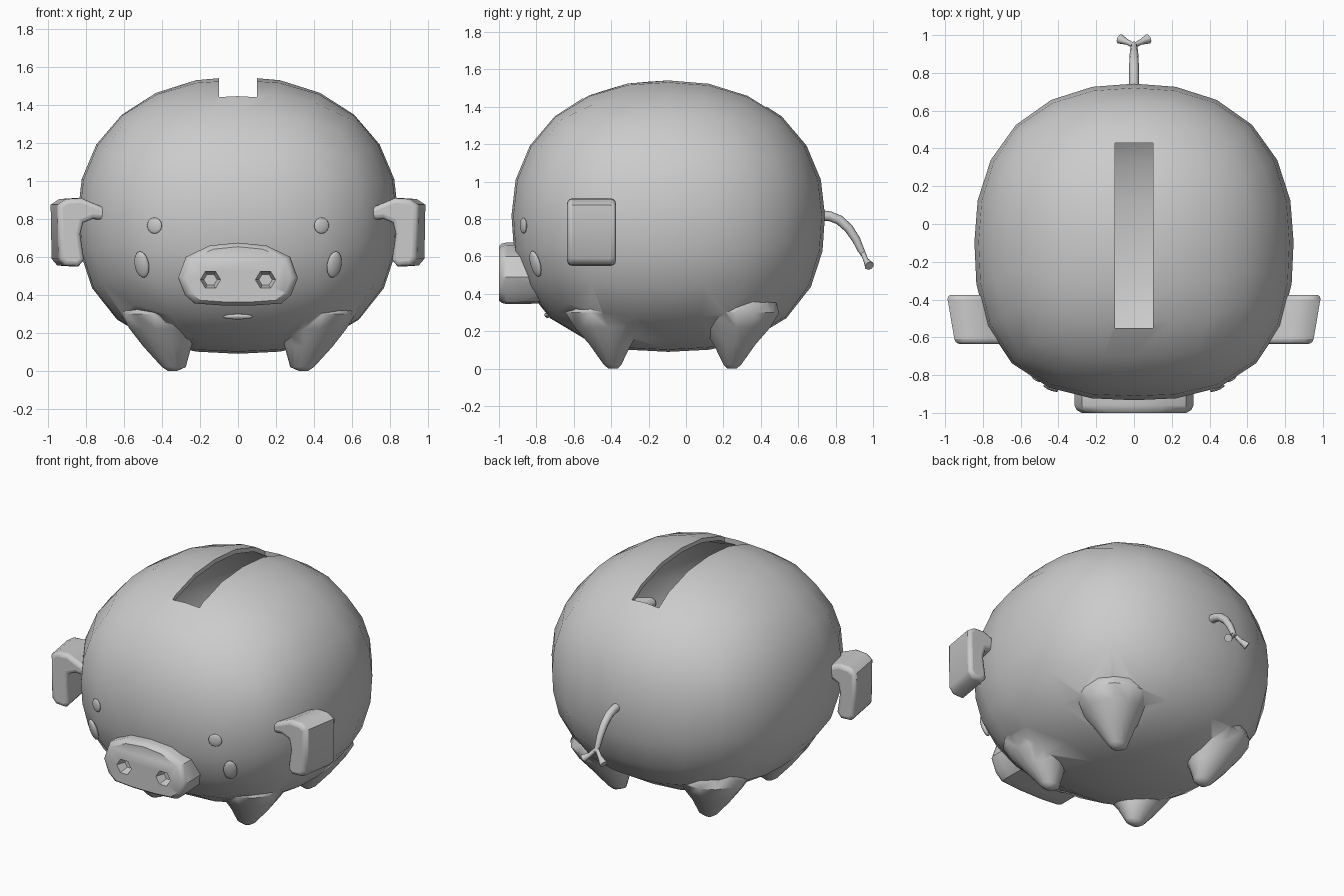
import bpy, bmesh, math
from mathutils import Vector

if "Cube" in bpy.data.objects:
    bpy.data.objects.remove(bpy.data.objects["Cube"])

C = Vector((0, -0.095, 0.82))
R = Vector((0.845, 0.838, 0.73))


def level(p):
    """Rounded-box ellipsoid: below 1 inside, above 1 outside (p relative to C)."""
    x, y, z = (abs(p[i]) / R[i] for i in range(3))
    a = 2.6 if p.y < 0 else 2.3
    q = 2.15 if p.z > 0 else 2.45
    rho = (x ** a + y ** a) ** (1 / a)
    return (rho ** q + z ** q) ** (1 / q)


def finish(name, bm, angle=50):
    bmesh.ops.recalc_face_normals(bm, faces=bm.faces)
    me = bpy.data.meshes.new(name)
    bm.to_mesh(me)
    bm.free()
    ob = bpy.data.objects.new(name, me)
    bpy.context.collection.objects.link(ob)
    smooth(ob, angle)
    return ob


def select(ob):
    bpy.ops.object.select_all(action='DESELECT')
    ob.select_set(True)
    bpy.context.view_layer.objects.active = ob


def smooth(ob, angle=50):
    select(ob)
    bpy.ops.object.shade_smooth_by_angle(angle=math.radians(angle))


def boolean(ob, other, op, keep=False):
    m = ob.modifiers.new("bool", 'BOOLEAN')
    m.operation, m.solver, m.object = op, 'EXACT', other
    select(ob)
    bpy.ops.object.modifier_apply(modifier=m.name)
    if not keep:
        bpy.data.objects.remove(other)


def shell(name, inset):
    bm = bmesh.new()
    bmesh.ops.create_cube(bm, size=2)
    bmesh.ops.subdivide_edges(bm, edges=bm.edges[:], cuts=5, use_grid_fill=True)
    for v in bm.verts:
        d = Vector([math.tan(c * math.pi / 4) * r for c, r in zip(v.co, R)])
        d /= level(d)
        v.co = C + d - d.normalized() * inset
    return finish(name, bm)


def loft(name, rings):
    """Skin a list of equally long point loops and cap both ends."""
    bm = bmesh.new()
    loops = [[bm.verts.new(p) for p in ring] for ring in rings]
    n = len(loops[0])
    for a, b in zip(loops, loops[1:]):
        for i in range(n):
            bm.faces.new((a[i], a[(i + 1) % n], b[(i + 1) % n], b[i]))
    bm.faces.new(loops[0])
    bm.faces.new(loops[-1])
    return finish(name, bm)


def front_point(x, z):
    """Point and normal on the front of the body."""
    lo, hi = 0.0, R.y
    for _ in range(40):
        mid = (lo + hi) / 2
        if level(Vector((x, -mid, z - C.z))) < 1:
            lo = mid
        else:
            hi = mid
    p = Vector((x, -lo, z - C.z))
    e = 0.01
    n = Vector([level(p + Vector([e * (i == k) for i in range(3)])) -
                level(p - Vector([e * (i == k) for i in range(3)])) for k in range(3)])
    return p + C, n.normalized()


def button(name, x, z, rx, rz, thick):
    p, n = front_point(x, z)
    bpy.ops.mesh.primitive_uv_sphere_add(segments=20, ring_count=10, location=p)
    ob = bpy.context.object
    ob.name = name
    ob.rotation_euler = n.to_track_quat('Z', 'Y').to_euler()
    ob.scale = (rx, rz, thick)
    smooth(ob)


# Hollow body with four pointed legs and a coin slot
body = shell("body", 0)
cavity = shell("cavity_cutter", 0.03)
LEG = [(0, .32, .37, -.025, .025), (.02, .275, .40, -.05, .045),
       (.13, .245, .50, -.13, .10), (.22, .21, .57, -.21, .16),
       (.30, .17, .62, -.26, .22), (.42, .20, .58, -.22, .20)]
for side in (-1, 1):
    for cy, end in ((-.39, 1), (.245, -1)):
        rings = []
        for z, x0, x1, y0, y1 in LEG:
            mx, rx, my, ry = (x0 + x1) / 2, (x1 - x0) / 2, (y0 + y1) / 2, (y1 - y0) / 2
            rings.append([(side * (mx + rx * math.cos(t)), cy + end * (my + ry * math.sin(t)), z)
                          for t in (k * math.tau / 14 for k in range(14))])
        boolean(body, loft("leg", rings), 'UNION')
boolean(body, cavity, 'DIFFERENCE', keep=True)
bm = bmesh.new()
bmesh.ops.create_cube(bm, size=1)
for v in bm.verts:
    v.co = (v.co.x * 0.2, -0.06 + v.co.y * 0.98, 1.45 + v.co.z * 0.6)
boolean(body, finish("slot_cutter", bm), 'DIFFERENCE')
smooth(body)

# Snout with two nostrils
HALF = [(0, .675), (.15, .66), (.275, .60), (.315, .49), (.28, .40), (.23, .355), (.09, .345)]
outline = HALF + [(-x, z) for x, z in reversed(HALF[1:])]
snout = loft("snout", [[(x * s, y, .50 + (z - .50) * s) for x, z in outline]
                       for y, s in ((-.74, .97), (-.90, 1), (-.96, 1), (-.985, .96), (-1, .88))])
for side in (-1, 1):
    hole = loft("nostril_cutter", [[(side * .145 + r * math.cos(t), y, .48 + r * .95 * math.sin(t))
                                    for t in (k * math.tau / 6 for k in range(6))]
                                   for y, r in ((-1.02, .06), (-.94, .035))])
    boolean(snout, hole, 'DIFFERENCE')
boolean(snout, cavity, 'DIFFERENCE')
smooth(snout, 35)

# Eyes, cheeks and mouth
for side, label in ((-1, "left"), (1, "right")):
    button(label + "_eye", side * .44, .765, .042, .042, .012)
    button(label + "_cheek", side * .507, .56, .042, .072, .02)
button("mouth", 0, .285, .08, .016, .012)

# Folded ears: an L-shaped profile, swept back and rounded
EAR = [(.69, .84), (.80, .885), (.86, .91), (.94, .905), (.985, .875), (.98, .59), (.95, .555),
       (.875, .55), (.845, .585), (.865, .72), (.85, .78), (.80, .80), (.69, .79)]
for side, label in ((-1, "left"), (1, "right")):
    ear = loft(label + "_ear", [[(side * (x + .17 * (y + .41)), y, z) for x, z in EAR]
                                for y in (-.635, -.375)])
    b = ear.modifiers.new("round", 'BEVEL')
    b.width, b.segments, b.limit_method = .025, 3, 'ANGLE'
    b.angle_limit = math.radians(60)

# Curved tail with a forked tip
cu = bpy.data.curves.new("tail", 'CURVE')
cu.dimensions = '3D'
cu.bevel_depth, cu.bevel_resolution, cu.use_fill_caps = .026, 2, True
paths = [[(0, .715, .82, 1.1), (0, .77, .815, 1), (0, .82, .795, 1), (0, .87, .75, .95),
          (0, .91, .69, .85), (0, .935, .635, .7), (0, .955, .60, .5)]]
paths += [[(0, .945, .62, .5), (s * .035, .962, .58, .55), (s * .075, .98, .55, 1)] for s in (-1, 1)]
for path in paths:
    sp = cu.splines.new('POLY')
    sp.points.add(len(path) - 1)
    for pt, (x, y, z, r) in zip(sp.points, path):
        pt.co, pt.radius = (x, y, z, 1), r
tail = bpy.data.objects.new("tail", cu)
bpy.context.collection.objects.link(tail)
select(tail)
bpy.ops.object.convert(target='MESH')
smooth(bpy.context.object)
